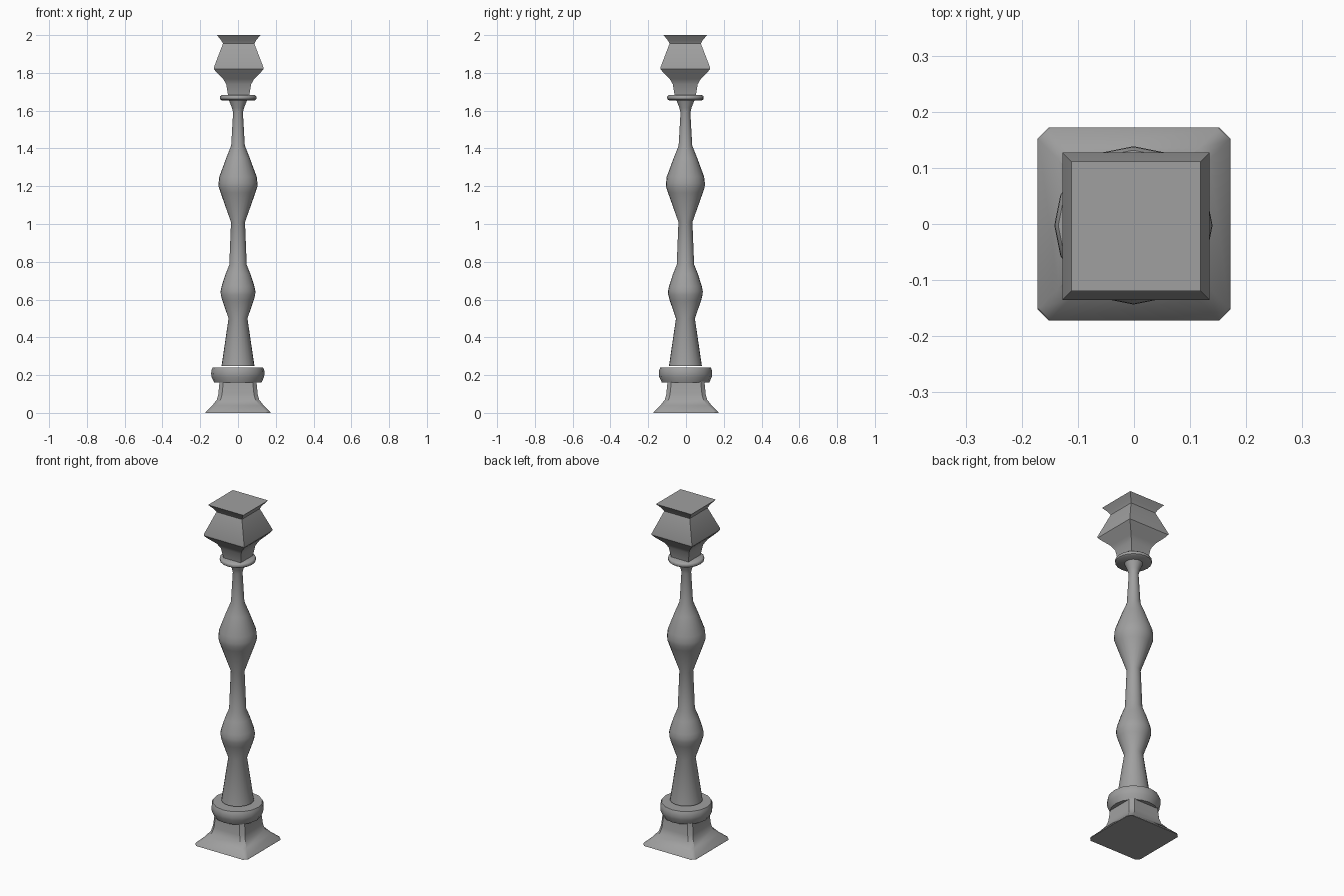
import bpy, bmesh, math

cube = bpy.data.objects.get("Cube")
if cube:
    bpy.data.objects.remove(cube, do_unlink=True)

grey = bpy.data.materials.new("stone grey")
grey.use_nodes = True
COLOR = (0.35, 0.35, 0.35, 1)
grey.diffuse_color = COLOR
grey.node_tree.nodes["Principled BSDF"].inputs["Base Color"].default_value = COLOR


def circle(r, sides):
    return [(r * math.cos(2 * math.pi * i / sides), r * math.sin(2 * math.pi * i / sides))
            for i in range(sides)]


def square(h, cut=0.0):
    """Square outline of half width h, with optional chamfered corners."""
    if not cut:
        return [(h, -h), (h, h), (-h, h), (-h, -h)]
    c = h - cut
    return [(h, -c), (h, c), (c, h), (-c, h), (-h, c), (-h, -c), (-c, -h), (c, -h)]


def loft(name, profile, outline, center=(0, 0), angle=30):
    """Skin the outline at every (half width, height) of the profile and cap the ends."""
    bm = bmesh.new()
    rings = [[bm.verts.new((x + center[0], y + center[1], z)) for x, y in outline(r)]
             for r, z in profile]
    n = len(rings[0])
    for a, b in zip(rings, rings[1:]):
        for i in range(n):
            j = (i + 1) % n
            bm.faces.new((a[i], a[j], b[j], b[i]))
    bm.faces.new(rings[0][::-1])
    bm.faces.new(rings[-1])
    bmesh.ops.recalc_face_normals(bm, faces=bm.faces)
    mesh = bpy.data.meshes.new(name)
    bm.to_mesh(mesh)
    bm.free()
    mesh.materials.append(grey)
    obj = bpy.data.objects.new(name, mesh)
    bpy.context.collection.objects.link(obj)
    bpy.ops.object.select_all(action="DESELECT")
    obj.select_set(True)
    bpy.context.view_layer.objects.active = obj
    bpy.ops.object.shade_smooth_by_angle(angle=math.radians(angle))
    return obj


# Flared square foot with chamfered corners
loft("base", [(0.172, 0), (0.17, 0.006), (0.135, 0.04), (0.112, 0.07), (0.104, 0.1), (0.098, 0.165)],
     lambda h: square(h, 0.02))

# Thick ring above the foot
loft("base_ring", [(0.125, 0.16), (0.139, 0.19), (0.141, 0.205), (0.14, 0.225), (0.134, 0.239)],
     lambda r: circle(r, 16), (-0.001, -0.0025))

# Turned shaft with two swellings
loft("shaft", [(0.087, 0.249), (0.05, 0.5), (0.083, 0.595), (0.091, 0.625), (0.092, 0.645),
               (0.087, 0.67), (0.066, 0.735), (0.046, 0.785), (0.037, 1.01), (0.092, 1.165),
               (0.102, 1.195), (0.103, 1.215), (0.099, 1.25), (0.062, 1.35), (0.036, 1.415),
               (0.026, 1.59), (0.032, 1.615), (0.05, 1.66)],
     lambda r: circle(r, 24), (0, -0.003))

# Thin collar under the capital
loft("collar", [(0.088, 1.655), (0.096, 1.661), (0.097, 1.669), (0.096, 1.676), (0.088, 1.682)],
     lambda r: circle(r, 20), (0.001, -0.003), 45)

# Square capital with waist and flared top
loft("capital", [(0.056, 1.68), (0.066, 1.74), (0.082, 1.768), (0.12, 1.806), (0.131, 1.82),
                 (0.131, 1.83), (0.083, 1.955), (0.092, 1.972), (0.115, 2.0)],
     square, (0.0035, -0.004))
